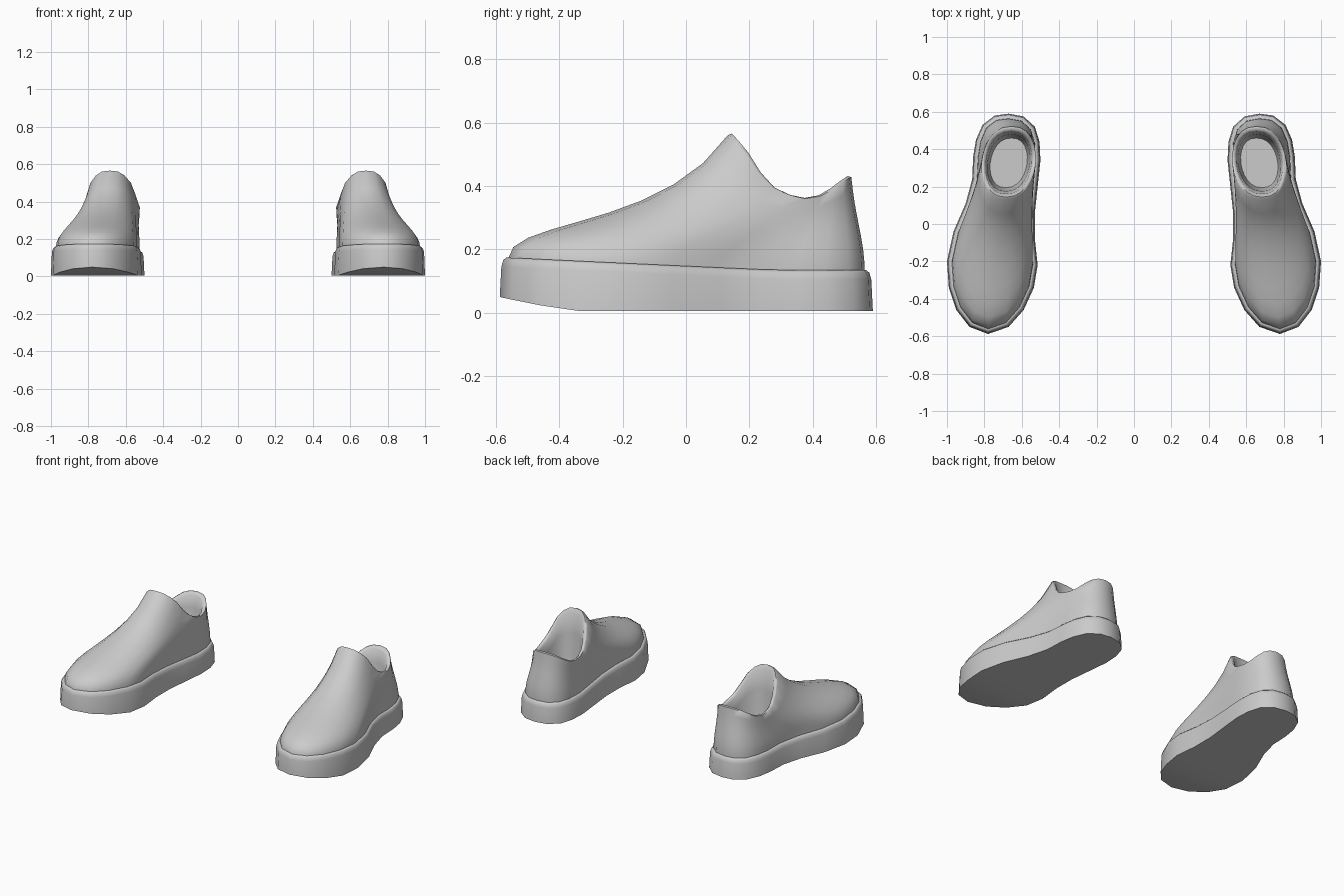
import bpy
import math
from mathutils import Vector

cube = bpy.data.objects.get("Cube")
if cube:
    bpy.data.objects.remove(cube, do_unlink=True)

grey = bpy.data.materials.new("plain_grey")
grey.use_nodes = True
colour = (0.6, 0.6, 0.6, 1.0)
grey.diffuse_color = colour
grey.node_tree.nodes["Principled BSDF"].inputs["Base Color"].default_value = colour

# Sole outline, from the toe round the outer side to the heel and back
OUTLINE = [Vector(p) for p in (
    (.78, -.588), (.88, -.55), (.95, -.46), (.99, -.34), (1, -.2), (.965, -.04),
    (.90, .11), (.865, .24), (.86, .36), (.845, .45), (.81, .53), (.745, .58),
    (.67, .59), (.59, .575), (.53, .52), (.505, .44), (.50, .34), (.515, .2),
    (.53, .06), (.53, -.08), (.515, -.22), (.535, -.34), (.59, -.46), (.67, -.55))]
# Collar height from the tongue tip to the heel tab
COLLAR_Z = (.56, .555, .535, .50, .44, .392, .37, .36, .368, .39, .412, .424, .428)
N = len(OUTLINE)
FLOOR_Z = .2


def inset(i, distance):
    """Outline point moved inwards."""
    along = (OUTLINE[(i + 1) % N] - OUTLINE[i - 1]).normalized()
    return OUTLINE[i] + Vector((-along.y, along.x)) * distance


def sole_bottom(y):
    return .005 + .045 * max(0, (-y - .33) / .26) ** 1.3


def sole_top(y):
    return .13 + .04 * min(1, max(0, (.3 - y) / .88))


def sole_ring(distance, height):
    ring = []
    for i in range(N):
        p = inset(i, distance)
        ring.append((p.x, p.y, height(OUTLINE[i].y)))
    return ring


def collar(i, scale=1.0):
    """Point on the rounded-square collar loop."""
    a = math.tau * i / N
    s, c = math.sin(a), math.cos(a)
    square = math.copysign(abs(s) ** .85, s)
    return Vector((.67 + .015 * c + .145 * scale * square,
                   .327 - .195 * scale * c, COLLAR_Z[min(i, N - i)]))


def upper_point(i, t):
    """Curve rising from the sole ledge and sweeping in to the collar."""
    b, c = inset(i, .026), collar(i)
    b = Vector((b.x, b.y, sole_top(OUTLINE[i].y)))
    h = c.z - b.z
    front = ((1 + math.cos(math.tau * i / N)) / 2) ** 2
    p1 = b + Vector((0, 0, .33 * h))
    p2 = c.lerp(b, .3)
    p2.z = c.z - h * (.45 + .32 * front)
    u = 1 - t
    return b * u ** 3 + p1 * 3 * u * u * t + p2 * 3 * u * t * t + c * t ** 3


def cap(start):
    """Strips joining opposite sides of a ring."""
    faces = []
    for i in range(N // 2):
        loop = [i, i + 1, (N - i - 1) % N, (N - i) % N]
        faces.append([start + k for k in dict.fromkeys(loop)])
    return [f for f in faces if len(f) > 2]


def build(name, rings, side, close_bottom):
    verts = [(side * p[0], p[1], p[2]) for ring in rings for p in ring]
    faces = []
    for r in range(len(rings) - 1):
        for i in range(N):
            j = (i + 1) % N
            faces.append([r * N + i, r * N + j, (r + 1) * N + j, (r + 1) * N + i])
    faces += cap((len(rings) - 1) * N)
    if close_bottom:
        faces += [f[::-1] for f in cap(0)]
    if side < 0:
        faces = [f[::-1] for f in faces]
    mesh = bpy.data.meshes.new(name)
    mesh.from_pydata(verts, [], faces)
    mesh.materials.append(grey)
    obj = bpy.data.objects.new(name, mesh)
    bpy.context.collection.objects.link(obj)
    bpy.ops.object.select_all(action='DESELECT')
    obj.select_set(True)
    bpy.context.view_layer.objects.active = obj
    bpy.ops.object.shade_smooth_by_angle(angle=math.radians(62))


# Sole: flat bottom with toe spring, side wall and rounded ledge
sole = [sole_ring(0, sole_bottom),
        sole_ring(.005, lambda y: sole_top(y) - .025),
        sole_ring(.011, lambda y: sole_top(y) - .004),
        sole_ring(.02, lambda y: sole_top(y) + .004),
        sole_ring(.035, sole_top)]

# Upper: outer skin, rounded rim, then the lining down to the footbed
STEPS = 9
upper = [sole_ring(.026, lambda y: sole_top(y) - .03)]
upper += [[upper_point(i, k / STEPS) for i in range(N)] for k in range(STEPS + 1)]
for scale, depth in ((.94, -.015), (.85, .06), (.78, .4), (.74, .8), (.68, 1)):
    ring = []
    for i in range(N):
        p = collar(i, scale)
        p.z += (FLOOR_Z - p.z) * depth
        ring.append(p)
    upper.append(ring)

for label, side in (("left", 1), ("right", -1)):
    build(label + "_sole", sole, side, True)
    build(label + "_upper", upper, side, False)
